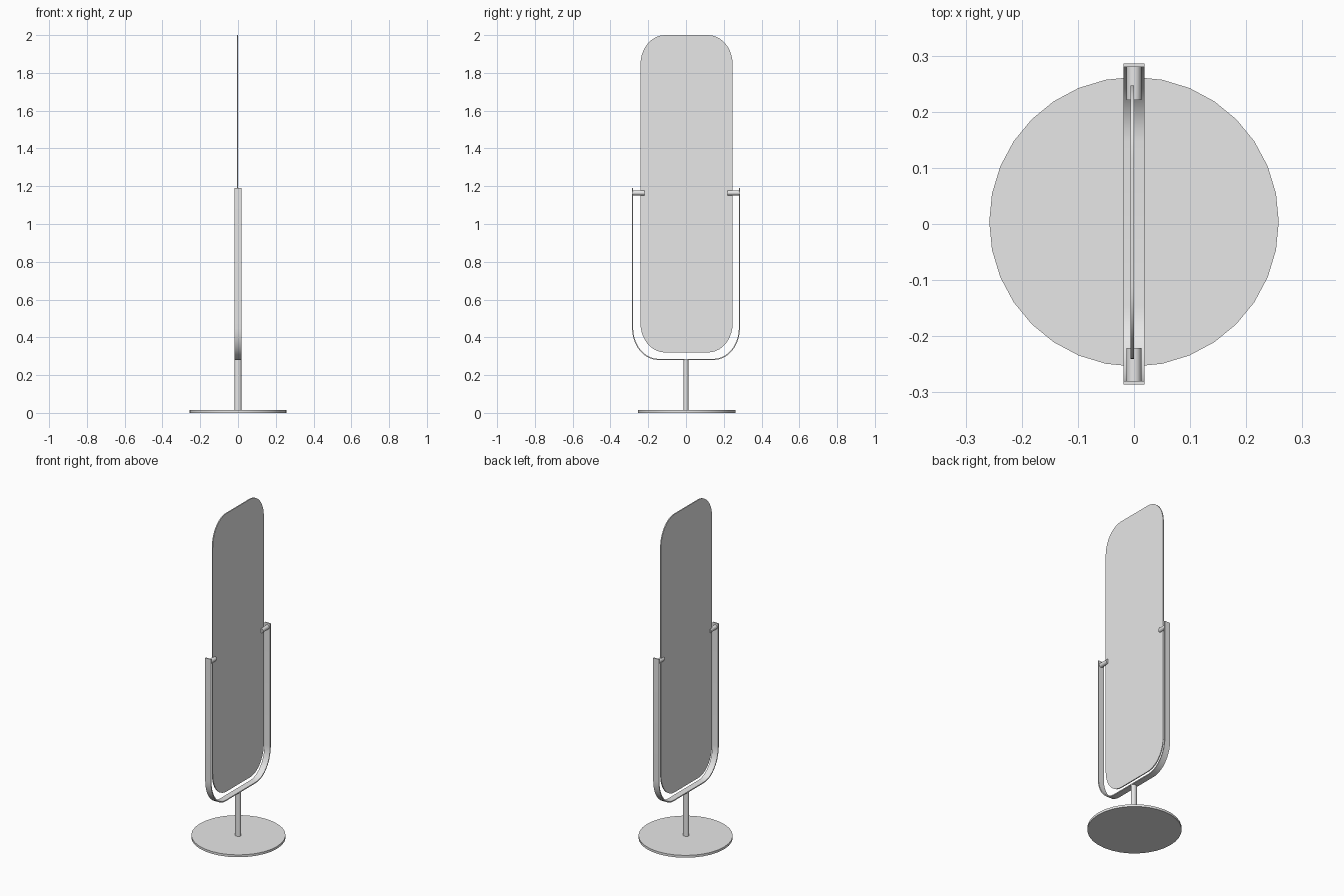
import bpy, bmesh
from math import sin, cos, pi, radians

if "Cube" in bpy.data.objects:
    bpy.data.objects.remove(bpy.data.objects["Cube"])

metal = bpy.data.materials.new("light grey")
metal.use_nodes = True
GREY = (0.8, 0.8, 0.8, 1)
metal.diffuse_color = GREY
metal.node_tree.nodes["Principled BSDF"].inputs["Base Color"].default_value = GREY


def finish(obj, name):
    obj.name = name
    obj.data.materials.clear()
    obj.data.materials.append(metal)
    bpy.ops.object.select_all(action="DESELECT")
    obj.select_set(True)
    bpy.context.view_layer.objects.active = obj
    bpy.ops.object.transform_apply(location=False, rotation=True, scale=True)
    bpy.ops.object.shade_smooth_by_angle(angle=radians(32))


def cylinder(name, sides, radius, depth, location, rotation=(0, 0, 0), scale=(1, 1, 1)):
    bpy.ops.mesh.primitive_cylinder_add(vertices=sides, radius=radius, depth=depth,
                                        location=location, rotation=rotation)
    obj = bpy.context.object
    obj.scale = scale
    finish(obj, name)


def corner(y, z, ry, rz, start, steps=10):
    """Quarter ellipse in the YZ plane, counter-clockwise from start."""
    angles = [start + pi / 2 * i / steps for i in range(steps + 1)]
    return [(y + ry * cos(a), z + rz * sin(a)) for a in angles]


def extrude_profile(name, points, x0, x1):
    bm = bmesh.new()
    face = bm.faces.new([bm.verts.new((x0, y, z)) for y, z in points])
    moved = bmesh.ops.extrude_face_region(bm, geom=[face])["geom"]
    verts = [v for v in moved if isinstance(v, bmesh.types.BMVert)]
    bmesh.ops.translate(bm, verts=verts, vec=(x1 - x0, 0, 0))
    bmesh.ops.recalc_face_normals(bm, faces=bm.faces)
    mesh = bpy.data.meshes.new(name)
    bm.to_mesh(mesh)
    bm.free()
    obj = bpy.data.objects.new(name, mesh)
    bpy.context.collection.objects.link(obj)
    finish(obj, name)


# Round foot and upright post
cylinder("base_disc", 32, 0.258, 0.014, (0, 0.004, 0.007))
cylinder("post", 16, 0.014, 0.275, (0, 0, 0.146), scale=(1.3, 1, 1))

# Mirror panel with rounded corners
CY, HALF, BOTTOM, TOP = 0.003, 0.244, 0.32, 2.0
RY, RZ = 0.13, 0.155
panel = []
for sy, sz, start in ((1, 1, 0), (-1, 1, pi / 2), (-1, -1, pi), (1, -1, 1.5 * pi)):
    z = TOP - RZ if sz > 0 else BOTTOM + RZ
    panel += corner(CY + sy * (HALF - RY), z, RY, RZ, start)
extrude_profile("mirror_panel", panel, -0.006, 0)


# U-shaped flat band that cradles the panel
def u_path(inset):
    arm, low, ry, rz = 0.286 - inset, 0.28 + inset, 0.14 - inset, 0.17 - inset
    left = corner(-arm + ry, low + rz, ry, rz, pi)
    right = corner(arm - ry, low + rz, ry, rz, 1.5 * pi)
    return [(-arm, 1.19)] + left + right + [(arm, 1.19)]


extrude_profile("support_band", u_path(0) + u_path(0.006)[::-1], -0.019, 0.019)

# Pivot pins joining band and panel
for side, name in ((1, "back_pivot"), (-1, "front_pivot")):
    cylinder(name, 12, 0.0135, 0.064, (0, side * 0.253, 1.165), rotation=(pi / 2, 0, 0))
